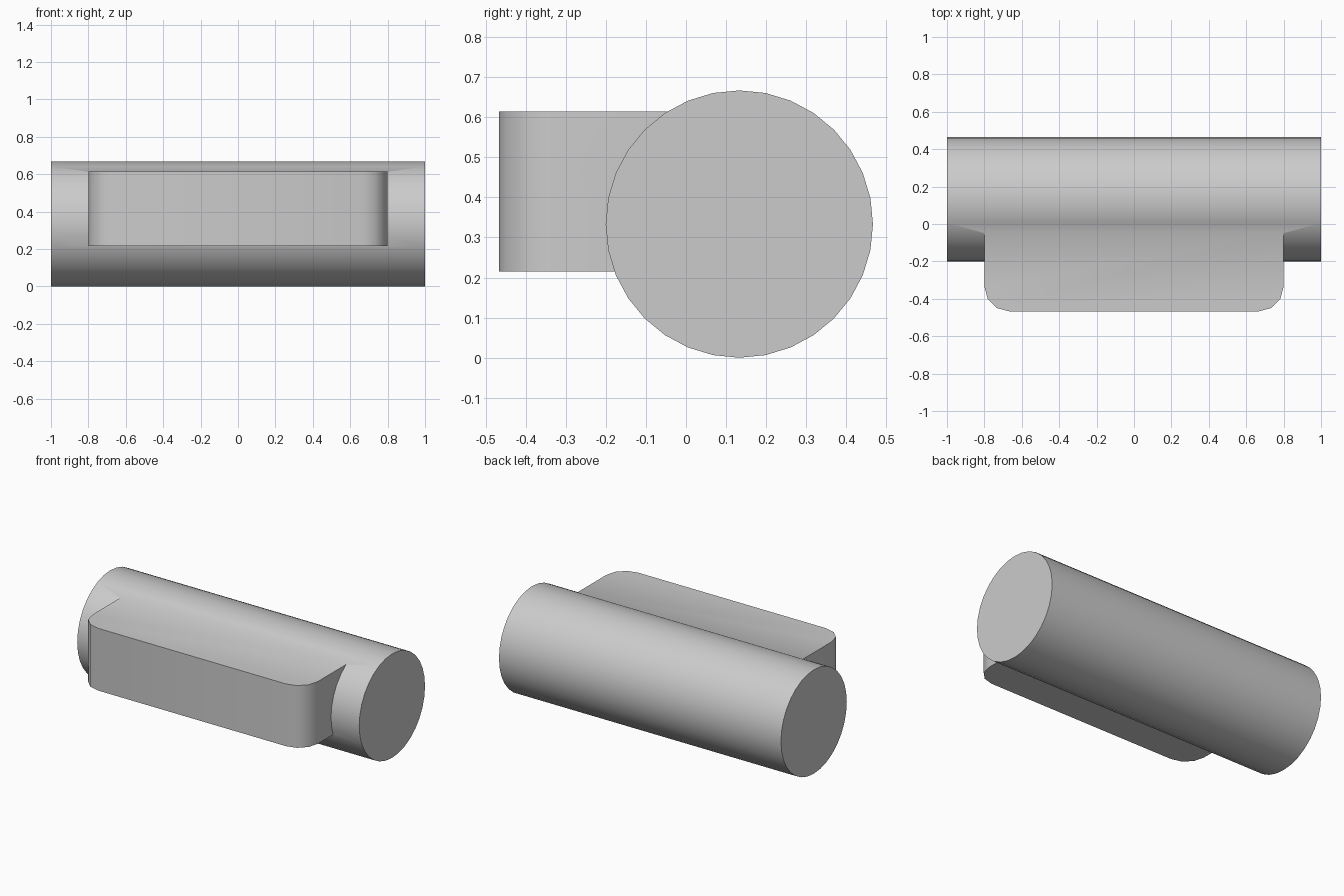
import bpy
import math

cube = bpy.data.objects.get("Cube")
if cube:
    bpy.data.objects.remove(cube, do_unlink=True)

RADIUS = 1 / 3
AXIS_Y = 0.133
HALF_WIDTH, FRONT, BACK = 0.8, -0.467, 0.13
BOTTOM, TOP = 0.215, 0.614
CORNER = 0.133

grey = bpy.data.materials.new("plain_grey")
grey.use_nodes = True
colour = (0.6, 0.6, 0.6, 1)
grey.diffuse_color = colour
grey.node_tree.nodes["Principled BSDF"].inputs["Base Color"].default_value = colour


def rounded_block(name):
    """Block with its two front corners rounded, as an extruded outline."""
    outline = [(HALF_WIDTH, BACK), (-HALF_WIDTH, BACK)]
    for side, start in ((-1, 180), (1, 270)):
        for step in range(4):
            a = math.radians(start + 30 * step)
            outline.append((side * (HALF_WIDTH - CORNER) + CORNER * math.cos(a),
                            FRONT + CORNER + CORNER * math.sin(a)))
    n = len(outline)
    verts = [(x, y, z) for z in (BOTTOM, TOP) for x, y in outline]
    faces = [list(reversed(range(n))), list(range(n, 2 * n))]
    faces += [[i, (i + 1) % n, n + (i + 1) % n, n + i] for i in range(n)]
    mesh = bpy.data.meshes.new(name)
    mesh.from_pydata(verts, [], faces)
    mesh.materials.append(grey)
    obj = bpy.data.objects.new(name, mesh)
    bpy.context.collection.objects.link(obj)
    return obj


# Horizontal cylinder running left to right
bpy.ops.mesh.primitive_cylinder_add(
    vertices=32, radius=RADIUS, depth=2,
    location=(0, AXIS_Y, RADIUS), rotation=(0, math.pi / 2, 0))
body = bpy.context.object
body.name = "cylinder_with_front_block"
body.data.materials.append(grey)

# Front block, fused into the cylinder
block = rounded_block("front_block")
union = body.modifiers.new("fuse_block", "BOOLEAN")
union.operation = "UNION"
union.solver = "EXACT"
union.object = block
bpy.ops.object.modifier_apply(modifier=union.name)
bpy.data.objects.remove(block, do_unlink=True)

# Smooth curved sides, keep hard edges
bpy.ops.object.shade_smooth_by_angle(angle=math.radians(32))
